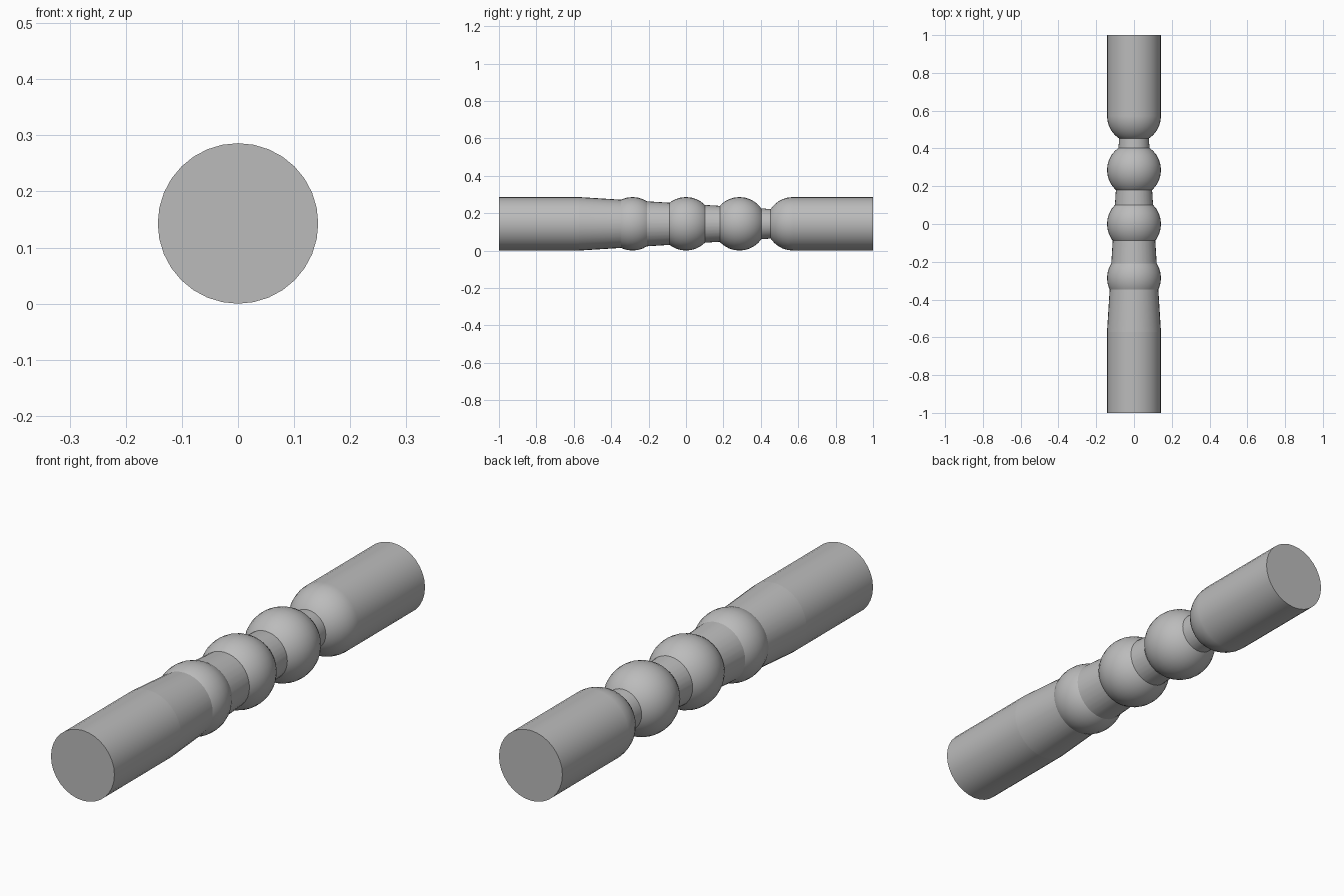
import bpy
from math import pi

R = 0.143          # radius of the spheres and end cylinders
STEP = 2 * R       # spacing of the spheres
SIDES = 32

if "Cube" in bpy.data.objects:
    bpy.data.objects.remove(bpy.data.objects["Cube"])

grey = bpy.data.materials.new("plain grey")
grey.use_nodes = True
grey.diffuse_color = (0.5, 0.5, 0.5, 1)
grey.node_tree.nodes["Principled BSDF"].inputs["Base Color"].default_value = (0.5, 0.5, 0.5, 1)


def finish(name):
    obj = bpy.context.object
    obj.name = name
    obj.data.materials.append(grey)
    bpy.ops.object.shade_smooth_by_angle()


def rod(name, y0, y1, r0, r1):
    """Straight or tapered round rod along y."""
    bpy.ops.mesh.primitive_cone_add(vertices=SIDES, radius1=r0, radius2=r1, depth=y1 - y0,
                                    location=(0, (y0 + y1) / 2, R), rotation=(-pi / 2, 0, 0))
    finish(name)


def ball(name, y):
    bpy.ops.mesh.primitive_uv_sphere_add(segments=SIDES, ring_count=SIDES // 2, radius=R,
                                         location=(0, y, R), rotation=(-pi / 2, 0, 0))
    finish(name)


# End cylinders
rod("front_cylinder", -1, -2 * STEP, R, R)
rod("back_cylinder", 2 * STEP, 1, R, R)

# Tapered core running through the balls
rod("tapered_core", -2 * STEP, 2 * STEP, R, R / 2)

# Middle balls and the rounded end of the back cylinder
for name, i in (("front_ball", -1), ("middle_ball", 0), ("back_ball", 1), ("rounded_end", 2)):
    ball(name, i * STEP)
